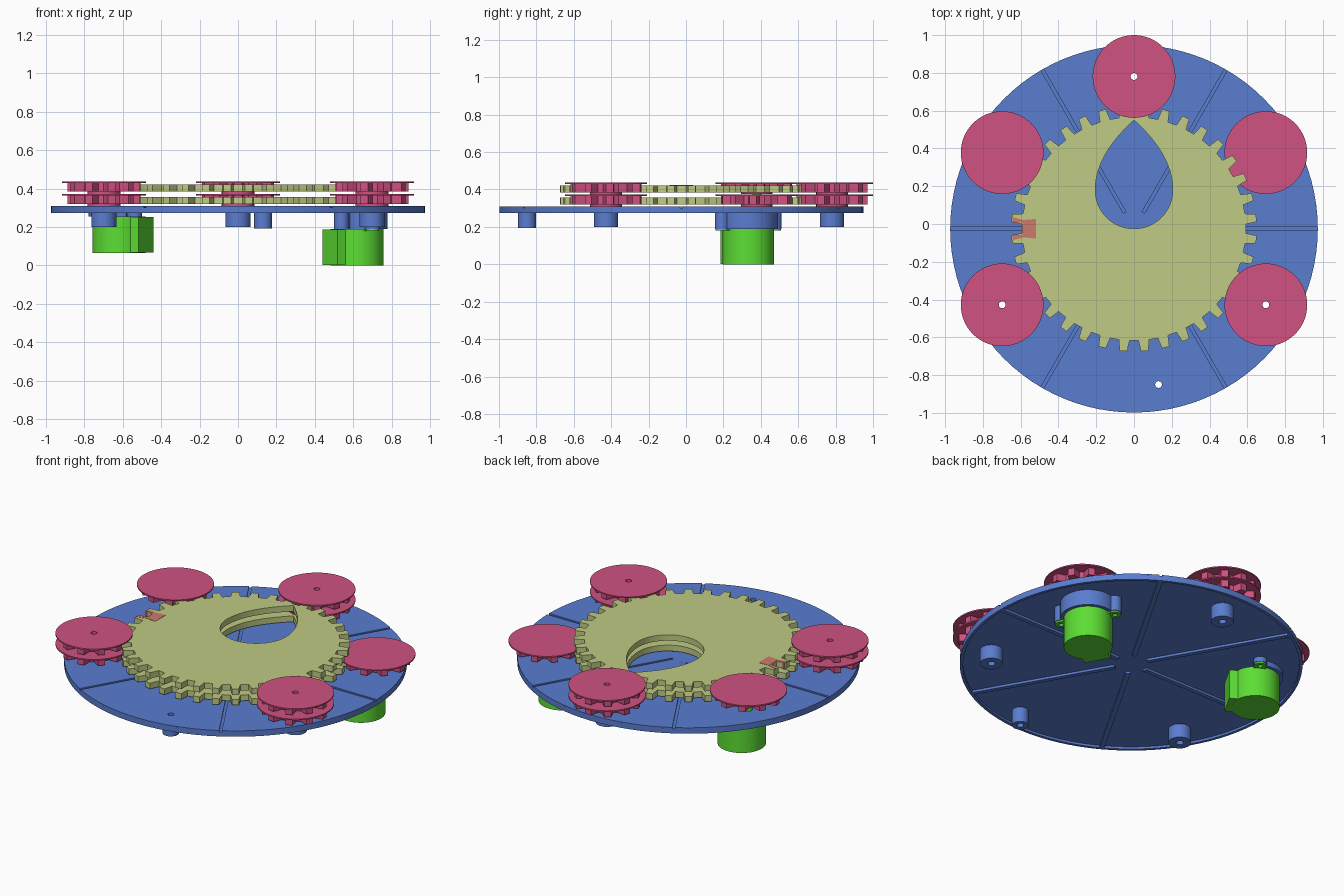
import bpy, bmesh
from math import sin, cos, pi, radians, asin

if "Cube" in bpy.data.objects:
    bpy.data.objects.remove(bpy.data.objects["Cube"])

CY = -0.025          # centre of the whole mechanism
PLATE_R = 0.973
PINION_D = 0.806     # distance of the pinions from the centre


def material(name, r, g, b):
    m = bpy.data.materials.new(name)
    lin = [((c / 255 + 0.055) / 1.055) ** 2.4 for c in (r, g, b)]
    m.diffuse_color = (*lin, 1)
    m.use_nodes = True
    m.node_tree.nodes["Principled BSDF"].inputs["Base Color"].default_value = m.diffuse_color
    return m


BLUE = material("blue", 90, 125, 208)
PINK = material("pink", 208, 82, 130)
OLIVE = material("olive_yellow", 192, 203, 132)
GREEN = material("green", 92, 222, 52)
CORAL = material("coral", 206, 122, 110)


def slab(name, loops, z0, z1, mat):
    """Extrude flat outlines between two heights; nested loops become holes."""
    cu = bpy.data.curves.new(name, 'CURVE')
    cu.dimensions = '2D'
    cu.fill_mode = 'BOTH'
    cu.extrude = (z1 - z0) / 2
    for pts in loops:
        sp = cu.splines.new('POLY')
        sp.points.add(len(pts) - 1)
        for p, (x, y) in zip(sp.points, pts):
            p.co = (x, y, 0, 1)
        sp.use_cyclic_u = True
    ob = bpy.data.objects.new(name, cu)
    bpy.context.collection.objects.link(ob)
    ob.location.z = (z0 + z1) / 2
    bpy.ops.object.select_all(action='DESELECT')
    ob.select_set(True)
    bpy.context.view_layer.objects.active = ob
    bpy.ops.object.convert(target='MESH')
    ob = bpy.context.view_layer.objects.active
    bm = bmesh.new()
    bm.from_mesh(ob.data)
    bmesh.ops.remove_doubles(bm, verts=bm.verts, dist=0.00005)
    bmesh.ops.recalc_face_normals(bm, faces=bm.faces)
    bm.to_mesh(ob.data)
    bm.free()
    ob.data.materials.clear()
    ob.data.materials.append(mat)
    bpy.ops.object.shade_smooth_by_angle(angle=radians(25))
    return ob


def arc(c, r, a0, a1, n):
    return [(c[0] + r * cos(a0 + (a1 - a0) * i / n),
             c[1] + r * sin(a0 + (a1 - a0) * i / n)) for i in range(n + 1)]


def circle(c, r, n=48):
    return arc(c, r, 0, 2 * pi, n)[:-1]


def polar(r, deg, c=(0, CY)):
    return (c[0] + r * cos(radians(deg)), c[1] + r * sin(radians(deg)))


def oriented(c, deg, pts):
    """Place local points: u points along deg, v to its left."""
    a = radians(deg)
    return [(c[0] + u * cos(a) - v * sin(a), c[1] + u * sin(a) + v * cos(a)) for u, v in pts]


def gear(c, n, root, tip, w_root, w_tip, phase):
    pts = []
    for i in range(n):
        pts += oriented(c, phase + 360 * i / n,
                        [(root, -w_root), (tip, -w_tip), (tip, w_tip), (root, w_root)])
    return pts


C = (0, CY)
idlers = [polar(PINION_D, a) for a in (90, 210, 330)]
pivot_holes = [circle(p, 0.018, 20) for p in idlers] + [circle((0.13, -0.85), 0.018, 20)]

# Base plate: solid core, six top sectors with seams, rim and spokes below
slab("base_plate", [circle(C, PLATE_R, 96)] + pivot_holes, 0.287, 0.302, BLUE)
sectors = []
g = 0.008
for k in range(6):
    a = radians(60 * k)
    r0 = 0.1
    sectors.append(arc(C, PLATE_R, a + asin(g / PLATE_R), a + pi / 3 - asin(g / PLATE_R), 16)
                   + arc(C, r0, a + pi / 3 - asin(g / r0), a + asin(g / r0), 4))
slab("base_top_sectors", sectors + pivot_holes, 0.302, 0.31, BLUE)
slab("base_top_centre", [circle(C, 0.1)], 0.302, 0.31, BLUE)
slab("base_rim", [circle(C, PLATE_R, 96), circle(C, 0.955, 96)], 0.273, 0.287, BLUE)
for k in range(6):
    slab("base_spoke", [oriented(C, 60 * k, [(0.1, -0.014), (0.96, -0.014),
                                             (0.96, 0.014), (0.1, 0.014)])], 0.273, 0.287, BLUE)

# Bosses under the plate
for p in idlers:
    slab("axle_boss", [circle(p, 0.065), circle(p, 0.022, 20)], 0.2, 0.288, BLUE)
slab("small_boss", [circle((0.13, -0.85), 0.047), circle((0.13, -0.85), 0.02, 20)], 0.193, 0.288, BLUE)

# Two-tier main gear with a teardrop opening
tear = arc((0, 0.18), 0.205, -pi, 0, 32)
side = [(0.205 * (1 - t * t), 0.18 + 0.37 * t) for t in [i / 14 for i in range(1, 15)]]
tear += side + [(-x, y) for x, y in side[-2::-1]]
for tier, z in (("lower", 0.32), ("upper", 0.385)):
    slab("main_gear_" + tier, [gear(C, 36, 0.592, 0.65, 0.028, 0.02, 5), tear], z, z + 0.037, OLIVE)

# Coral index marker covering two teeth on the left
half = [(-0.52, 0.052), (-0.585, 0.046), (-0.645, 0.062), (-0.64, 0.03), (-0.59, 0.034)]
slab("index_marker", [[(x, CY + y) for x, y in half + [(x, -y) for x, y in half[::-1]]]],
     0.386, 0.4235, CORAL)


# Pinions: toothed tier capped by a thin flange
def pinion(name, c, deg, z, hub_z, hole):
    h = [circle(c, 0.018, 20)] if hole else []
    slab(name + "_hub", [circle(c, 0.085)] + h, hub_z, z, PINK)
    slab(name + "_teeth", [gear(c, 10, 0.135, 0.19, 0.03, 0.02, deg + 180)] + h, z, z + 0.045, PINK)
    slab(name + "_flange", [circle(c, 0.219, 64)] + h, z + 0.045, z + 0.053, PINK)


for p, a in zip(idlers, (90, 210, 330)):
    pinion("idler_lower", p, a, 0.32, 0.31, True)
    pinion("idler_upper", p, a, 0.385, 0.373, True)

# Motors, each driving one tier, with its blue mount
for a, zt, tier in ((30, 0.19, 0.32), (150, 0.255, 0.385)):
    shaft = polar(PINION_D, a)
    body = polar(PINION_D - 0.09, a)
    pinion("drive_pinion", shaft, a, tier, tier - 0.01, False)
    slab("motor_body", [circle(body, 0.138, 64)], zt - 0.19, zt, GREEN)
    slab("motor_terminal_box", [oriented(body, a, [(-0.163, -0.077), (-0.05, -0.077),
                                                   (-0.05, 0.077), (-0.163, 0.077)])],
         zt - 0.188, zt - 0.002, GREEN)
    slab("motor_shaft_collar", [circle(shaft, 0.042)], zt, min(zt + 0.04, 0.28), GREEN)
    slab("motor_shaft", [circle(shaft, 0.022, 24)], zt, tier, GREEN)
    # mounting ears and posts
    for s in (-1, 1):
        ear = oriented(body, a, [(0, 0.162 * s)])[0]
        slab("motor_ear", [circle(ear, 0.034), circle(ear, 0.014, 16)], zt - 0.01, zt, GREEN)
        slab("motor_ear_tab", [oriented(body, a, [(-0.034, 0.1 * s), (0.034, 0.1 * s),
                                                  (0.034, 0.145 * s), (-0.034, 0.145 * s)])],
             zt - 0.01, zt, GREEN)
        slab("mount_post", [circle(ear, 0.038), circle(ear, 0.014, 16)], zt, 0.288, BLUE)
    m = radians(a)
    slab("mount_wall", [arc(body, 0.158, m - 1.35, m + 1.35, 24) + arc(body, 0.12, m + 1.35, m - 1.35, 24)],
         zt, 0.288, BLUE)
